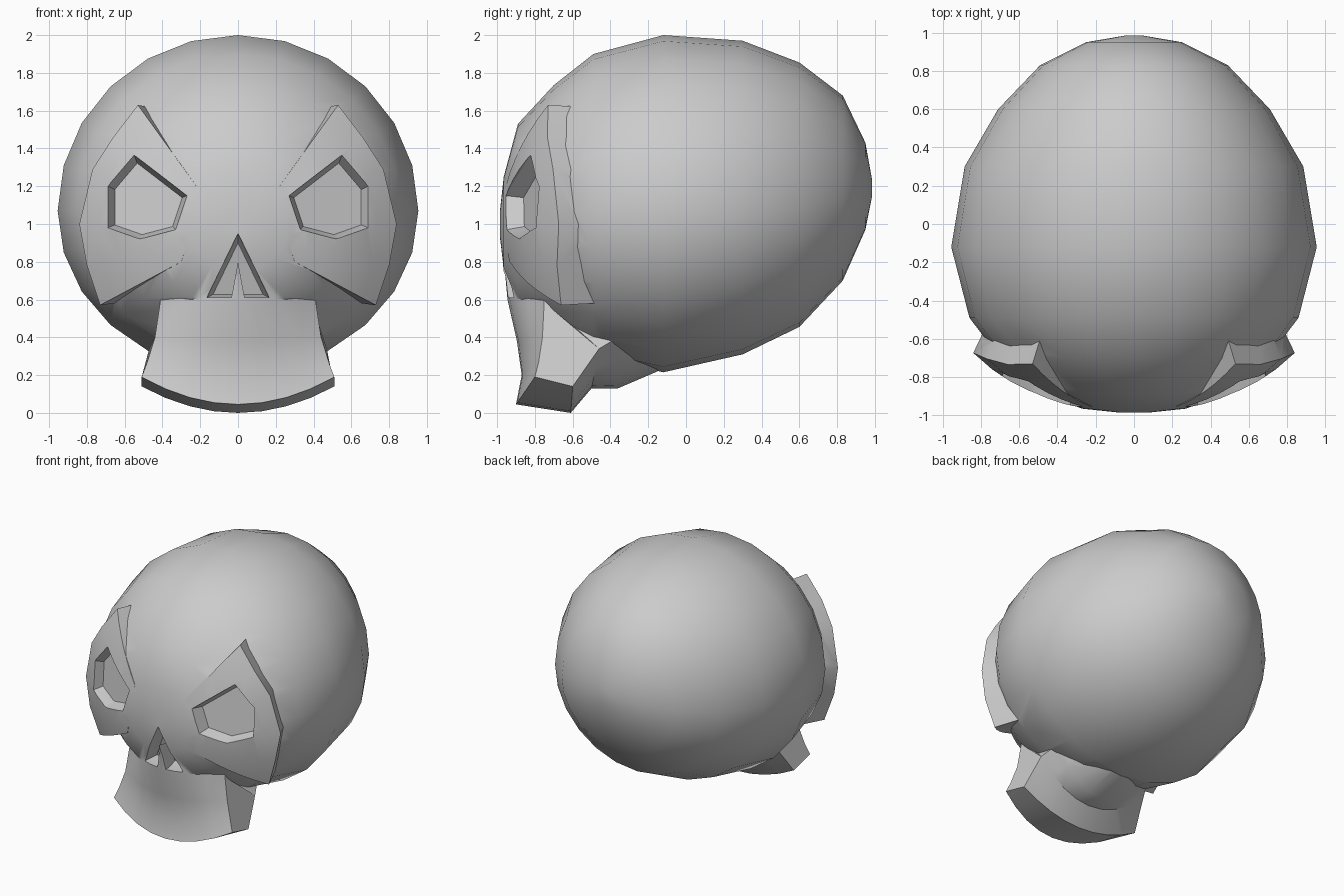
import bpy, bmesh, math

if "Cube" in bpy.data.objects:
    bpy.data.objects.remove(bpy.data.objects["Cube"])


def f(x, z):
    """Front surface depth of the face mask."""
    b = 0.39 if z > 1 else 0.58
    return -0.985 + 0.3 * x**2 + 0.2 * x**4 + b * (z - 1)**2


def loft(name, rings, strip_caps=False):
    """Closed solid skinned through equal-length closed rings."""
    bm = bmesh.new()
    vs = [[bm.verts.new(p) for p in r] for r in rings]
    n = len(rings[0])
    for a, b in zip(vs, vs[1:]):
        for i in range(n):
            j = (i + 1) % n
            bm.faces.new((a[i], a[j], b[j], b[i]))
    for r in (vs[0], vs[-1]):
        if strip_caps:
            for i in range(n // 2 - 1):
                bm.faces.new((r[i], r[i + 1], r[n - 2 - i], r[n - 1 - i]))
        else:
            bm.faces.new(r)
    bmesh.ops.recalc_face_normals(bm, faces=bm.faces)
    me = bpy.data.meshes.new(name)
    bm.to_mesh(me)
    bm.free()
    ob = bpy.data.objects.new(name, me)
    bpy.context.collection.objects.link(ob)
    return ob


def combine(target, other, op):
    """Apply a boolean and discard the operand."""
    other.hide_render = True
    m = target.modifiers.new(op, 'BOOLEAN')
    m.object, m.operation, m.solver = other, op, 'EXACT'
    bpy.context.view_layer.objects.active = target
    bpy.ops.object.modifier_apply(modifier=m.name)
    bpy.data.objects.remove(other)


# Cranium: egg-shaped rings along y (y, top, bottom, half width, middle)
stations = [(-0.984, 1.08, 0.92, 0.09, 1.0), (-0.965, 1.25, 0.75, 0.27, 1.0),
            (-0.89, 1.53, 0.55, 0.48, 1.02), (-0.70, 1.735, 0.42, 0.70, 1.05),
            (-0.49, 1.90, 0.30, 0.86, 1.07), (-0.12, 2.0, 0.215, 0.955, 1.07),
            (0.30, 1.97, 0.31, 0.885, 1.08), (0.60, 1.855, 0.455, 0.71, 1.1),
            (0.83, 1.68, 0.70, 0.49, 1.14), (0.95, 1.43, 0.97, 0.25, 1.18),
            (0.984, 1.24, 1.14, 0.05, 1.19)]
rings = []
for y, top, bot, w, mid in stations:
    ring = []
    for i in range(24):
        a = math.tau * i / 24
        s = math.sin(a)
        ring.append((w * math.cos(a), y, mid + s * ((top - mid) if s > 0 else (mid - bot))))
    rings.append(ring)
skull = loft("skull", rings)

# Brow and cheek plates, one each side
inner = [(.22, 1.2), (.24, 1.12), (.25, 1.05), (.26, .95), (.28, .87), (.30, .8)]
outer = [(.53, 1.63), (.66, 1.46), (.77, 1.29), (.84, 1.0), (.80, .78), (.73, .57)]
for side in (-1, 1):
    rows = []
    for (xi, zi), (xo, zo) in zip(inner, outer):
        front = []
        for k in range(7):
            x, z = xi + (xo - xi) * k / 6, zi + (zo - zi) * k / 6
            front.append((side * x, f(x, z), z))
        deep = [(x * 0.84, y + 0.28, 1.1 + (z - 1.1) * 0.97) for x, y, z in reversed(front)]
        rows.append(front + deep)
    combine(skull, loft("cheek_plate", rows, True), 'UNION')

# Upper jaw: profile blended from centre (y, z) to side (x, y, z)
jaw = [(-.965, .82, .34, -.74, .75), (-.945, .6, .41, -.75, .6),
       (-.895, .38, .44, -.76, .4), (-.87, .2, .48, -.78, .27),
       (-.9, .045, .51, -.8, .19), (-.61, 0, .51, -.6, .14),
       (-.5, .13, .47, -.46, .34), (-.36, .13, .42, -.36, .4),
       (-.15, .22, .3, -.15, .45), (-.3, .6, .28, -.3, .7)]
rings = []
for k in range(-4, 5):
    u = k / 4
    t = u * u
    rings.append([(sx * u, cy + (sy - cy) * t, cz + (sz - cz) * t)
                  for cy, cz, sx, sy, sz in jaw])
combine(skull, loft("jaw", rings), 'UNION')


def recess(name, pts, centre, scale, depth):
    """Tapered cutter: outline at the surface, smaller floor behind it."""
    cx, cz = centre
    small = [(cx + (x - cx) * scale, cz + (z - cz) * scale) for x, z in pts]
    combine(skull, loft(name, [[(x, -1.2, z) for x, z in pts],
                               [(x, f(x, z), z) for x, z in pts],
                               [(x, f(x, z) + depth, z) for x, z in small]]), 'DIFFERENCE')


# Eye sockets and nose opening
eye = [(.27, 1.15), (.55, 1.365), (.69, 1.2), (.69, .98), (.52, .92), (.33, .97)]
for side in (-1, 1):
    recess("eye_socket", [(side * x, z) for x, z in eye], (side * .44, 1.08), .85, .09)
nose = [(0, .95), (.165, .61), (.035, .61), (0, .8), (-.035, .61), (-.165, .61)]
recess("nose_opening", nose, (0, .7), .8, .09)

# Smooth shading with sharp plate, jaw and socket edges
bpy.context.view_layer.objects.active = skull
skull.select_set(True)
bpy.ops.object.shade_smooth_by_angle(angle=math.radians(36))
